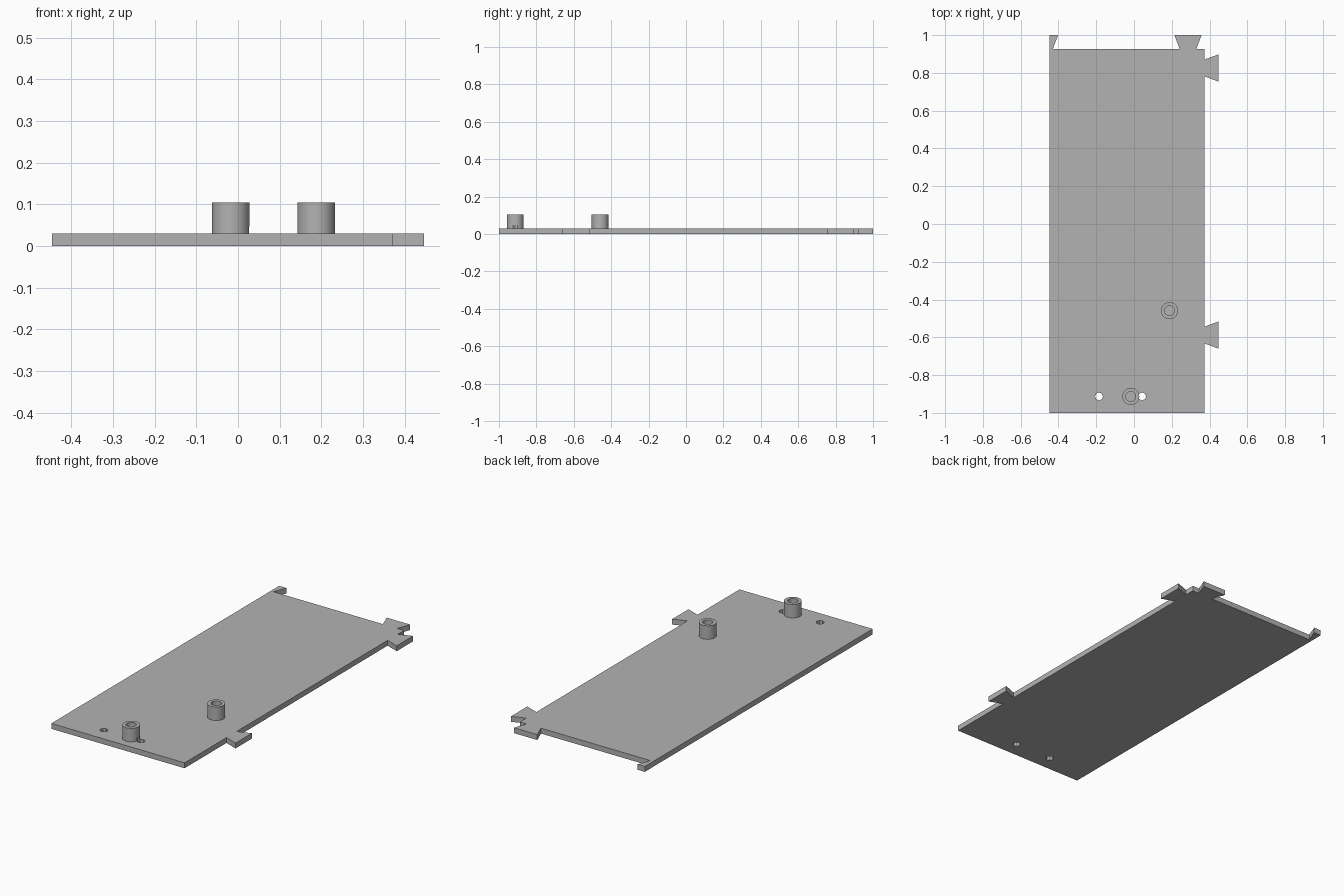
import bpy
import bmesh
from math import radians

cube = bpy.data.objects.get("Cube")
if cube:
    bpy.data.objects.remove(cube, do_unlink=True)

# One plain grey throughout
grey = bpy.data.materials.new("plain_grey")
grey.use_nodes = True
colour = (0.45, 0.45, 0.45, 1)
grey.diffuse_color = colour
grey.node_tree.nodes["Principled BSDF"].inputs["Base Color"].default_value = colour

THICK = 0.03
LEFT, EDGE, OUTER = -0.447, 0.372, 0.447
FRONT, BACK, TIP = -1.0, 0.926, 1.0
WIDE, NECK = 0.072, 0.044  # dovetail half widths


def cylinder(name, x, y, radius, z0, z1, sides):
    bpy.ops.mesh.primitive_cylinder_add(
        vertices=sides, radius=radius, depth=z1 - z0, location=(x, y, (z0 + z1) / 2))
    obj = bpy.context.object
    obj.name = name
    obj.data.materials.append(grey)
    return obj


def cut(obj, cutter):
    mod = obj.modifiers.new("cut", 'BOOLEAN')
    mod.operation = 'DIFFERENCE'
    mod.solver = 'EXACT'
    mod.object = cutter
    bpy.context.view_layer.objects.active = obj
    bpy.ops.object.modifier_apply(modifier=mod.name)


def side_tab(y):
    return [(EDGE, y - NECK), (OUTER, y - WIDE), (OUTER, y + WIDE), (EDGE, y + NECK)]


def back_tab(x):
    return [(x + NECK, BACK), (x + WIDE, TIP), (x - WIDE, TIP), (x - NECK, BACK)]


# Plate outline with dovetail tabs and a half tab at the back corner
outline = [(LEFT, FRONT), (EDGE, FRONT)]
outline += side_tab(-0.588) + side_tab(0.826)
outline += [(EDGE, BACK)] + back_tab(0.286)
outline += [(-0.43, BACK), (-0.402, TIP), (LEFT, TIP)]

bm = bmesh.new()
face = bm.faces.new([bm.verts.new((x, y, 0)) for x, y in outline])
extruded = bmesh.ops.extrude_face_region(bm, geom=[face])
top = [v for v in extruded["geom"] if isinstance(v, bmesh.types.BMVert)]
bmesh.ops.translate(bm, verts=top, vec=(0, 0, THICK))
bmesh.ops.recalc_face_normals(bm, faces=bm.faces)
mesh = bpy.data.meshes.new("plate")
bm.to_mesh(mesh)
bm.free()
plate = bpy.data.objects.new("plate", mesh)
plate.data.materials.append(grey)
bpy.context.collection.objects.link(plate)

# Hollow standoff posts
posts = []
for name, x, y in (("front_post", -0.017, -0.913), ("rear_post", 0.188, -0.459)):
    post = cylinder(name, x, y, 0.045, THICK, 0.105, 48)
    bore = cylinder("bore_cutter", x, y, 0.026, THICK + 0.001, 0.2, 48)
    cut(post, bore)
    bpy.data.objects.remove(bore, do_unlink=True)
    posts.append(post)

# Small through holes; the right-hand one nicks the foot of the front post
for x in (-0.185, 0.043):
    drill = cylinder("hole_cutter", x, -0.913, 0.021, -0.1, 0.047, 8)
    cut(plate, drill)
    if x > 0:
        cut(posts[0], drill)
    bpy.data.objects.remove(drill, do_unlink=True)

# Smooth round walls, crisp rims
for post in posts:
    bpy.ops.object.select_all(action='DESELECT')
    post.select_set(True)
    bpy.context.view_layer.objects.active = post
    bpy.ops.object.shade_smooth_by_angle(angle=radians(30))
